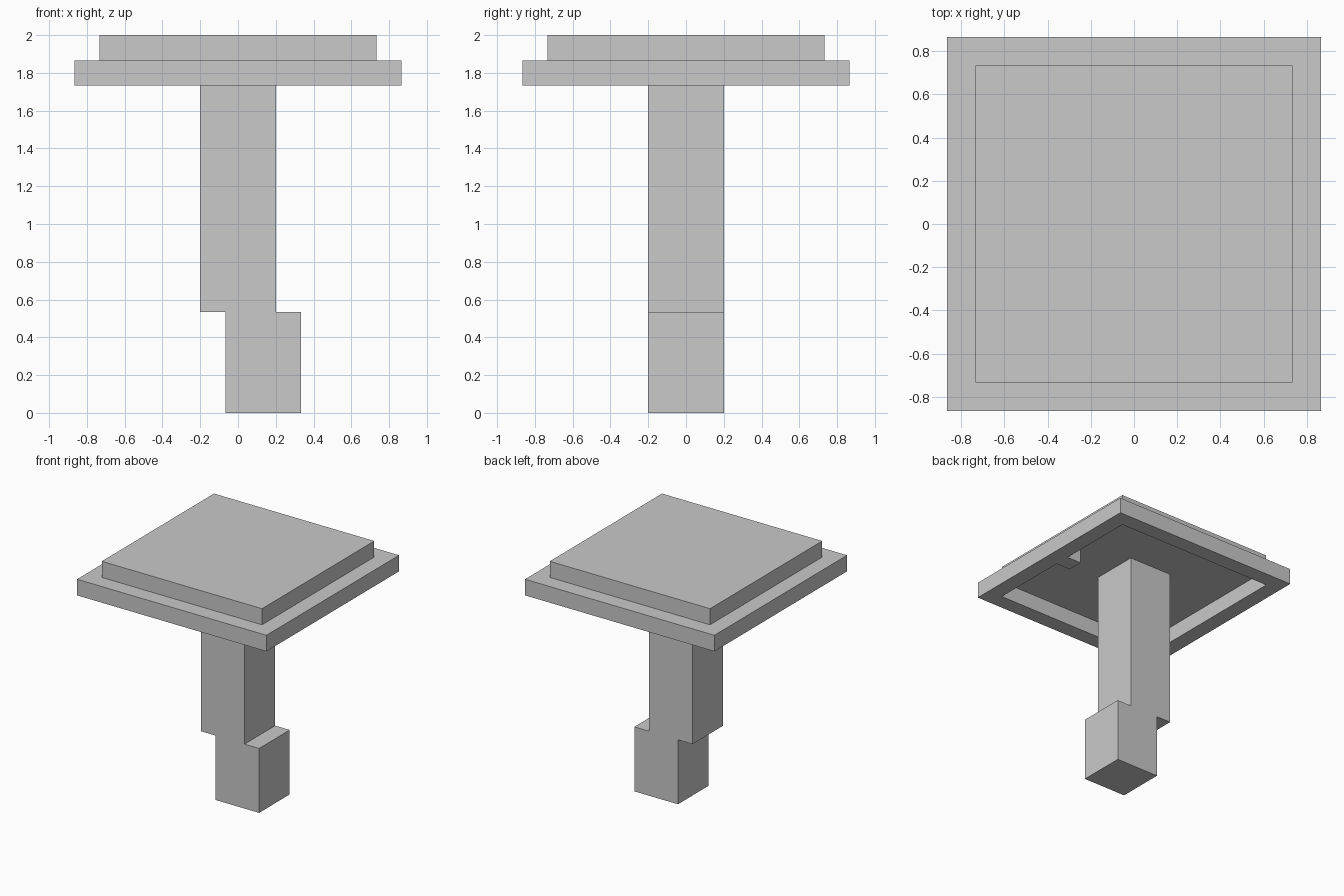
import bpy
import bmesh
from mathutils import Vector

cube = bpy.data.objects.get("Cube")
if cube:
    bpy.data.objects.remove(cube, do_unlink=True)

U = 2 / 15  # grid unit: the model is 15 units tall

grey = bpy.data.materials.new("plain grey")
grey.use_nodes = True
colour = (0.586, 0.586, 0.586, 1)
grey.diffuse_color = colour
grey.node_tree.nodes["Principled BSDF"].inputs["Base Color"].default_value = colour


def add_object(name, bm):
    """Turn a bmesh drawn in grid units into a finished object."""
    bmesh.ops.scale(bm, vec=(U, U, U), verts=bm.verts)
    bmesh.ops.recalc_face_normals(bm, faces=bm.faces)
    mesh = bpy.data.meshes.new(name)
    bm.to_mesh(mesh)
    bm.free()
    mesh.materials.append(grey)
    obj = bpy.data.objects.new(name, mesh)
    bpy.context.collection.objects.link(obj)
    return obj


def box(name, low, high):
    """Box between two opposite corners, in grid units."""
    low, high = Vector(low), Vector(high)
    bm = bmesh.new()
    bmesh.ops.create_cube(bm, size=1)
    bmesh.ops.scale(bm, vec=high - low, verts=bm.verts)
    bmesh.ops.translate(bm, vec=(low + high) / 2, verts=bm.verts)
    return add_object(name, bm)


def square_ring(name, outer, inner, bottom, top):
    """Square frame, open through the middle, in grid units."""
    bm = bmesh.new()
    corners = [(-1, -1), (1, -1), (1, 1), (-1, 1)]
    # Four loops around the section: outer low, outer high, inner high, inner low
    section = [(outer, bottom), (outer, top), (inner, top), (inner, bottom)]
    loops = [[bm.verts.new((x * r, y * r, z)) for x, y in corners] for r, z in section]
    for i in range(4):
        a, b = loops[i], loops[(i + 1) % 4]
        for j in range(4):
            k = (j + 1) % 4
            bm.faces.new((a[j], a[k], b[k], b[j]))
    return add_object(name, bm)


# Stem: offset foot and tall post reaching the ceiling of the cap
box("foot", (-0.5, -1.5, 0), (2.5, 1.5, 4))
box("post", (-1.5, -1.5, 4), (1.5, 1.5, 14))

# Cap: hollow rim, solid plate on top, small tab inside the rim
square_ring("cap_rim", 6.5, 5.5, 13, 14)
box("cap_plate", (-5.5, -5.5, 14), (5.5, 5.5, 15))
box("inner_tab", (4.5, -0.5, 13), (5.5, 0.5, 14))
